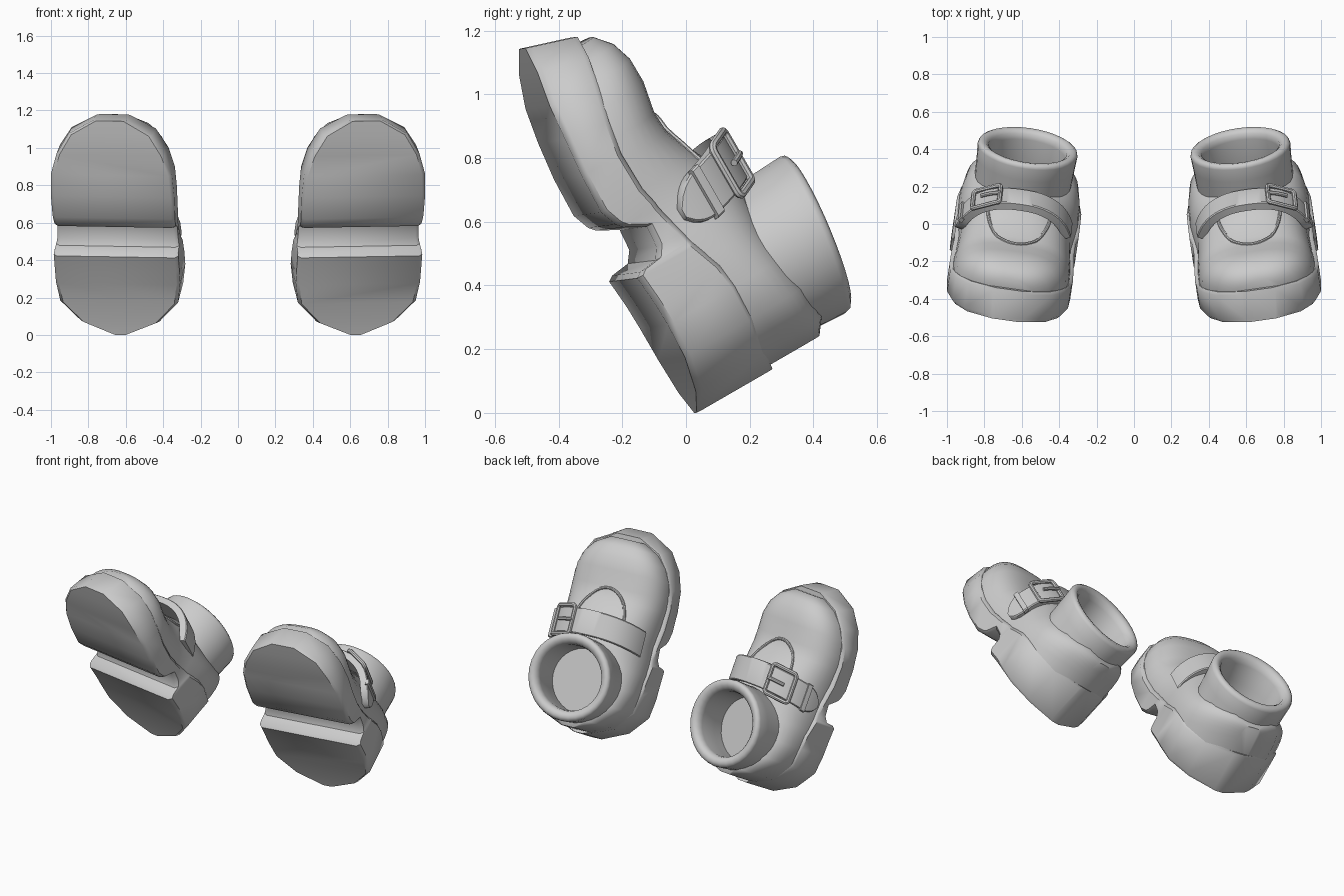
import bpy, bmesh, math
from math import sin, cos, pi
from mathutils import Vector

if "Cube" in bpy.data.objects:
    bpy.data.objects.remove(bpy.data.objects["Cube"])

ROLL, YAW = 0.13, 0.055


# Shoe frame: s = sideways, a = heel-to-toe, h = up from the sole; shoe is tipped on its heel,
# rolled inward and turned slightly outward
def P(s, a, h):
    x = 0.63 + YAW * a - ROLL * h + s
    a, h = a - YAW * s, h + ROLL * s
    return Vector((x, 0.03 - 0.5 * a + 0.866 * h, 0.866 * a + 0.5 * h))


def finish(ob, angle=40, mirror=True):
    bpy.ops.object.select_all(action='DESELECT')
    ob.select_set(True)
    bpy.context.view_layer.objects.active = ob
    bpy.ops.object.shade_smooth_by_angle(angle=math.radians(angle))
    if mirror:
        ob.modifiers.new("pair", 'MIRROR').use_mirror_merge = False
    return ob


def loft(name, rings, angle=40, mirror=True):
    """Skin a list of closed rings and cap both ends."""
    bm = bmesh.new()
    vs = [[bm.verts.new(P(*p)) for p in r] for r in rings]
    n = len(vs[0])
    for r0, r1 in zip(vs, vs[1:]):
        for i in range(n):
            j = (i + 1) % n
            bm.faces.new((r0[i], r0[j], r1[j], r1[i]))
    bm.faces.new(vs[0][::-1])
    bm.faces.new(vs[-1])
    bmesh.ops.recalc_face_normals(bm, faces=bm.faces)
    me = bpy.data.meshes.new(name)
    bm.to_mesh(me)
    bm.free()
    ob = bpy.data.objects.new(name, me)
    bpy.context.collection.objects.link(ob)
    return finish(ob, angle, mirror)


def tube(name, pts, r, closed=False):
    cu = bpy.data.curves.new(name, 'CURVE')
    cu.dimensions = '3D'
    cu.bevel_depth = r
    cu.bevel_resolution = 2
    cu.use_fill_caps = True
    sp = cu.splines.new('POLY')
    sp.points.add(len(pts) - 1)
    for q, p in zip(sp.points, pts):
        q.co = (*P(*p), 1)
    sp.use_cyclic_u = closed
    ob = bpy.data.objects.new(name, cu)
    bpy.context.collection.objects.link(ob)
    bpy.ops.object.select_all(action='DESELECT')
    ob.select_set(True)
    bpy.context.view_layer.objects.active = ob
    bpy.ops.object.convert(target='MESH')
    return finish(bpy.context.object)


def arch(t, hw, base, top, n):
    c, e = cos(t), 2 / n
    return (math.copysign(hw * abs(c) ** e, c), base + (top - base) * max(sin(t), 0) ** e)


# Sole with stepped heel: (a, half width, bottom, top); the toe wall leans forward at the bottom
SOLE = [(0, .04, .0, .275), (.07, .21, .01, .26), (.185, .315, .02, .265), (.3, .332, .022, .267),
        (.38, .333, .02, .257), (.475, .333, .012, .222), (.487, .331, .03, .217), (.495, .328, .09, .215),
        (.53, .322, .115, .208), (.60, .32, .12, .19), (.635, .322, .055, .182), (.655, .324, .038, .18),
        (.71, .327, .018, .167), (.84, .33, .022, .164), (.95, .323, .035, .183),
        (1.05, .29, .05, .212), (1.145, .225, .078, .24), (1.212, .09, .1, .26)]
rings = []
for a, w, b, t in SOLE:
    k = min(.018, w * .3)
    lean = max(0, a - .85) * .14
    half = [(w - k, b), (w, b + min(k, (t - b) / 3)), (w, t - .015), (w - .015, t)]
    half = [(x, a + lean * (t - z) / (t - b), z) for x, z in half]
    rings.append(half + [(-x, y, z) for x, y, z in reversed(half)])
sole = loft("sole", rings, 45, mirror=False)

# Upper: (a, half width, base, top, squareness)
UPPER = [(.017, .06, .2, .455, 6), (.07, .205, .18, .483, 5), (.185, .305, .18, .478, 4),
         (.3, .322, .18, .467, 3.5), (.42, .322, .16, .46, 3), (.52, .31, .14, .47, 2.6),
         (.6, .30, .13, .465, 2.4), (.705, .305, .12, .408, 2.4), (.816, .312, .11, .355, 2.7),
         (.888, .312, .11, .35, 2.8), (.99, .30, .13, .37, 2.8), (1.07, .265, .16, .37, 2.8),
         (1.135, .21, .18, .35, 2.8), (1.185, .12, .2, .308, 2.8)]
rings = []
for a, *sec in UPPER:
    pts = [arch(pi * i / 20, *sec) for i in range(21)]
    rings.append([(x, a, z) for x, z in pts])
upper = loft("upper", rings, 50, mirror=False)


def upper_height(s, a):
    for u, v in zip(UPPER, UPPER[1:]):
        if u[0] <= a <= v[0]:
            f = (a - u[0]) / (v[0] - u[0])
            hw, base, top, n = [p + (q - p) * f for p, q in zip(u[1:], v[1:])]
            return base + (top - base) * (1 - abs(s / hw) ** n) ** (1 / n)


# Foot opening cut into the upper and sole
def oval(rs, ra, h, tilt=0.13, n=32):
    out = []
    for i in range(n):
        t = 2 * pi * i / n
        da = ra * sin(t)
        out.append((rs * cos(t), .30 + da, h + tilt * da))
    return out


cutter = loft("opening_cutter", [oval(.215, .205, .15, 0), oval(.215, .205, .75, 0)], mirror=False)
cutter.hide_render = True
cutter.hide_set(True)
for ob in (upper, sole):
    cut = ob.modifiers.new("opening", 'BOOLEAN')
    cut.operation = 'DIFFERENCE'
    cut.object = cutter
    ob.modifiers.new("pair", 'MIRROR').use_mirror_merge = False

# Ankle cuff: outside wall, rolled rim, inside wall and insole
loft("ankle_cuff", [oval(.256, .253, .38), oval(.262, .26, .52), oval(.267, .264, .597),
                    oval(.262, .26, .612), oval(.248, .243, .622), oval(.228, .222, .618),
                    oval(.209, .202, .602), oval(.203, .195, .57), oval(.205, .197, .45),
                    oval(.205, .197, .18, 0)], 50)

# Throat edge around the tongue
throat = []
for i in range(21):
    t = pi * i / 20
    s, a = .17 * cos(t), .60 + .28 * sin(t)
    throat.append((s, a, upper_height(s, a)))
tube("throat_edge", throat, .009)


# Strap across the instep, hugging the upper more tightly on the inner side
def strap_pt(t, v, off=0.0):
    s, h = arch(t, (.318 if t < pi / 2 else .295) + off, .16, .495 + off, 2.4)
    return (s, .565 + .08 * sin(t) + v, h)


def band(name, t0, t1, hw, o0, o1, n, round_end=False):
    rings = []
    for i in range(n + 1):
        f = i / n
        t = t0 + (t1 - t0) * f
        w = hw
        if round_end:
            w *= math.sqrt(max(.06, 1 - max(0, 1 - f / .12) ** 2))
        rings.append([strap_pt(t, v, o) for v, o in
                      ((-w, o0), (-w, o1 - .005), (-w + .006, o1), (w - .006, o1), (w, o1 - .005), (w, o0))])
    return loft(name, rings)


band("strap", .17, pi - .4, .078, -.03, .014, 40, True)
band("strap_keeper", .42, .51, .086, .0, .026, 4)

# Buckle frame with rounded corners, plus prong
frame = []
for k, (cx, cy) in enumerate(((1, 1), (-1, 1), (-1, -1), (1, -1))):
    for j in range(5):
        q = pi / 2 * (k + j / 4)
        frame.append(strap_pt(1.04 + cx * .19 + .06 * cos(q), cy * .07 + .02 * sin(q), .02))
tube("buckle_frame", frame, .013, True)
tube("buckle_prong", [strap_pt(.97 + .33 * i / 6, 0, .028) for i in range(7)], .011)
